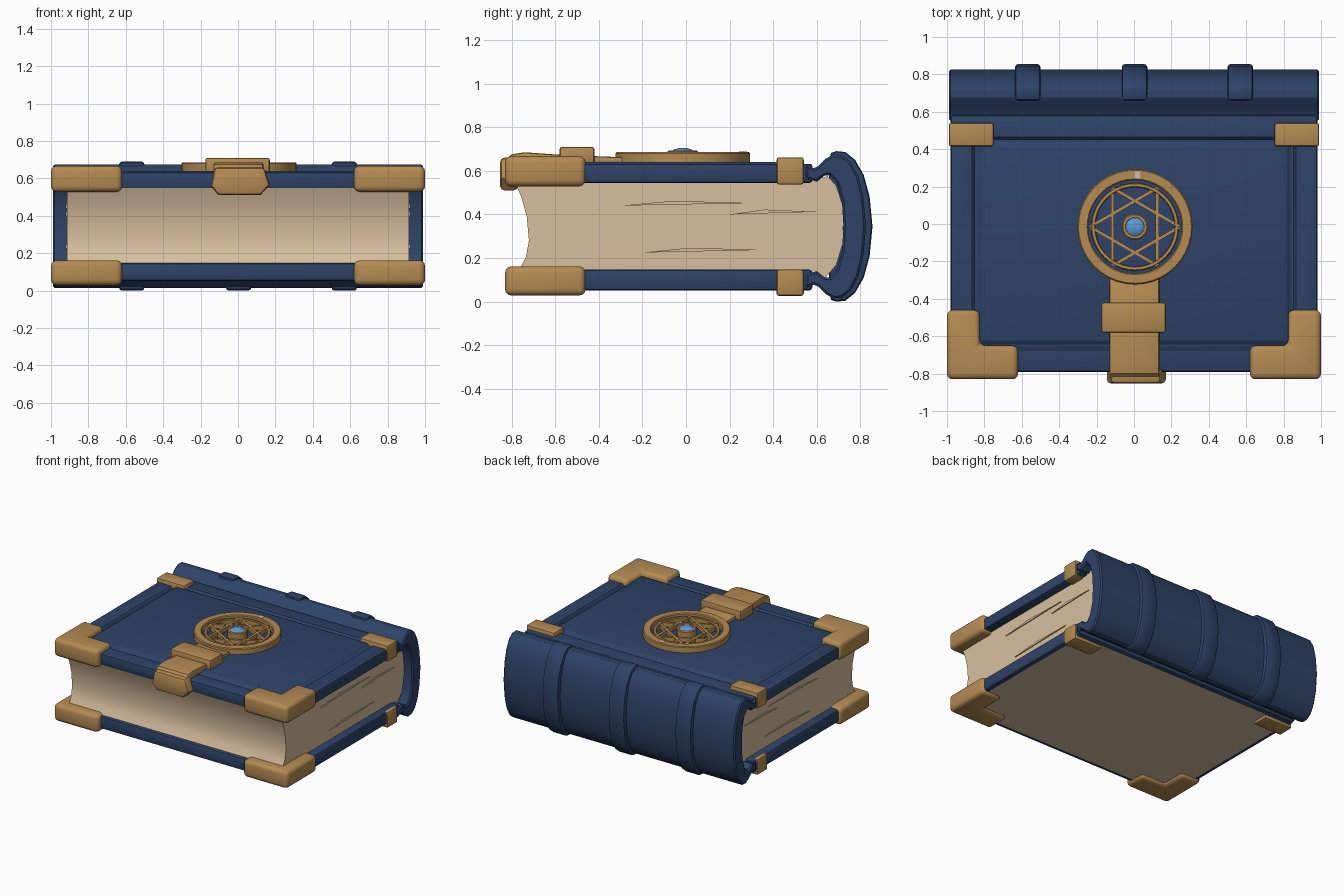
import bpy, bmesh, math
from mathutils import Vector

cube = bpy.data.objects.get("Cube")
if cube:
    bpy.data.objects.remove(cube, do_unlink=True)


def material(name, rgb):
    m = bpy.data.materials.new(name)
    m.use_nodes = True
    m.diffuse_color = (*rgb, 1)
    bsdf = m.node_tree.nodes["Principled BSDF"]
    bsdf.inputs["Base Color"].default_value = (*rgb, 1)
    bsdf.inputs["Roughness"].default_value = 0.7
    return m


BLUE = material("navy leather", (0.026, 0.056, 0.135))
GOLD = material("old gold", (0.46, 0.26, 0.085))
PAPER = material("parchment", (0.68, 0.52, 0.34))
GEM = material("sky blue gem", (0.11, 0.32, 0.72))
MID = 0.345  # half height, the mirror level of boards and spine


def finish(name, bm, mats, bevel=0, segments=2):
    """Round the sharp edges, store the mesh and shade it."""
    bmesh.ops.recalc_face_normals(bm, faces=bm.faces)
    if bevel:
        sharp = [e for e in bm.edges if e.calc_face_angle(0) > math.radians(60)]
        bmesh.ops.bevel(bm, geom=sharp, offset=bevel, segments=segments,
                        profile=0.5, affect='EDGES', clamp_overlap=True)
    mesh = bpy.data.meshes.new(name)
    bm.to_mesh(mesh)
    bm.free()
    for m in mats:
        mesh.materials.append(m)
    ob = bpy.data.objects.new(name, mesh)
    bpy.context.collection.objects.link(ob)
    bpy.ops.object.select_all(action='DESELECT')
    ob.select_set(True)
    bpy.context.view_layer.objects.active = ob
    bpy.ops.object.shade_smooth_by_angle(angle=math.radians(32))
    return ob


def prism_mesh(points, axis, lo, hi):
    """Extrude a 2D outline along x, y or z."""
    place = {'x': lambda a, b, t: (t, a, b),
             'y': lambda a, b, t: (a, t, b),
             'z': lambda a, b, t: (a, b, t)}[axis]
    bm = bmesh.new()
    ends = [[bm.verts.new(place(a, b, t)) for a, b in points] for t in (lo, hi)]
    bm.faces.new(ends[0])
    bm.faces.new(ends[1])
    n = len(points)
    for i in range(n):
        j = (i + 1) % n
        bm.faces.new((ends[0][i], ends[0][j], ends[1][j], ends[1][i]))
    bmesh.ops.recalc_face_normals(bm, faces=bm.faces)
    return bm


def prism(name, points, axis, lo, hi, mat, bevel=0, segments=2):
    return finish(name, prism_mesh(points, axis, lo, hi), [mat], bevel, segments)


def rect(x0, x1, y0, y1):
    return [(x0, y0), (x1, y0), (x1, y1), (x0, y1)]


def mirrored(half):
    """Continue a (y, z) path below the middle level."""
    return half + [(y, 2 * MID - z) for y, z in reversed(half[:-1])]


def ring(name, centre, r0, r1, z0, z1, mat, n=40, chamfer=0.006):
    section = [(r0, z0), (r1, z0), (r1, z1 - chamfer), (r1 - chamfer, z1),
               (r0 + chamfer, z1), (r0, z1 - chamfer)]
    bm = bmesh.new()
    loops = []
    for i in range(n):
        a = math.tau * i / n
        loops.append([bm.verts.new((centre[0] + r * math.cos(a),
                                    centre[1] + r * math.sin(a), z)) for r, z in section])
    for i in range(n):
        p, q = loops[i], loops[(i + 1) % n]
        for k in range(len(section)):
            m = (k + 1) % len(section)
            bm.faces.new((p[k], p[m], q[m], q[k]))
    return finish(name, bm, [mat])


# Cover boards: the top one has a grooved panel, the bottom one a bare paper panel
def end_face(bm, direction):
    return max(bm.faces, key=lambda f: f.calc_center_median().z * direction)


bm = prism_mesh(rect(-0.98, 0.98, -0.79, 0.58), 'z', 0.545, 0.632)
for width, depth in ((0.115, 0), (0.012, -0.014), (0.02, 0), (0.012, 0.022)):
    bmesh.ops.inset_region(bm, faces=[end_face(bm, 1) if depth >= 0 and width > 0.1 else panel]
                           if width > 0.1 else [panel], thickness=width, depth=depth,
                           use_even_offset=True) if width < 0.1 else None
    if width > 0.1:
        panel = end_face(bm, 1)
        bmesh.ops.inset_region(bm, faces=[panel], thickness=width, use_even_offset=True)
finish("top_cover", bm, [BLUE], 0.02)

bm = prism_mesh(rect(-0.98, 0.98, -0.79, 0.58), 'z', 0.05, 0.148)
panel = end_face(bm, -1)
bmesh.ops.inset_region(bm, faces=[panel], thickness=0.035, use_even_offset=True)
panel.material_index = 1
finish("bottom_cover", bm, [BLUE, PAPER], 0.018)

# Page block with a hollow fore edge and a rounded back
prism("pages", [(-0.79, 0.56), (-0.755, 0.48), (-0.73, 0.39), (-0.72, 0.28), (-0.735, 0.2),
                (-0.775, 0.13), (0.59, 0.13), (0.64, 0.11), (0.69, 0.17), (0.72, 0.27),
                (0.722, 0.43), (0.69, 0.53), (0.65, 0.575), (0.59, 0.56)],
      'x', -0.915, 0.915, PAPER)

# Loose page ridges on both sides
for side in (-1, 1):
    for i, (y, z, length) in enumerate(((-0.2, 0.225, 0.55), (-0.3, 0.44, 0.6), (0.2, 0.4, 0.4))):
        prism(f"page_ridge_{i}_{'left' if side > 0 else 'right'}",
              [(y, z), (y + length, z + 0.012), (y + length * 0.4, z + 0.022)],
              'x', side * 0.9, side * 0.922, PAPER)

# Spine shell and its raised bands
outer = [(0.55, 0.628), (0.585, 0.612), (0.605, 0.62), (0.64, 0.655), (0.675, 0.675),
         (0.715, 0.672), (0.755, 0.64), (0.79, 0.575), (0.813, 0.48), (0.825, MID)]
inner = [(0.55, 0.565), (0.6, 0.55), (0.635, 0.578), (0.66, 0.58), (0.69, 0.545),
         (0.715, 0.46), (0.722, MID)]
prism("spine", mirrored(outer) + mirrored(inner)[::-1], 'x', -0.99, 0.99, BLUE, 0.01, 1)

band = [(0.655, 0.64), (0.665, 0.682), (0.69, 0.69), (0.73, 0.686), (0.775, 0.65),
        (0.815, 0.58), (0.842, 0.48), (0.855, MID)]
for name, x in (("right", -0.568), ("middle", 0.003), ("left", 0.568)):
    prism(f"spine_band_{name}", mirrored(band), 'x', x - 0.068, x + 0.068, BLUE, 0.016)

# Gold corner caps and hinge clips on both boards
corner = [(1, -0.83), (1, -0.46), (0.825, -0.46), (0.825, -0.65), (0.62, -0.65), (0.62, -0.83)]
clip = rect(0.75, 0.99, 0.415, 0.54)
for side, s in (("left", 1), ("right", -1)):
    for level, (c0, c1), (h0, h1) in (("top", (0.528, 0.667), (0.537, 0.662)),
                                      ("bottom", (0.028, 0.162), (0.026, 0.148))):
        prism(f"{level}_{side}_corner", [(s * x, y) for x, y in corner], 'z', c0, c1, GOLD, 0.03, 3)
        prism(f"{level}_{side}_clip", [(s * x, y) for x, y in clip], 'z', h0, h1, GOLD, 0.012)

# Clasp: strap, buckle and the hooked tab over the fore edge
prism("clasp_strap", [(-0.28, 0.63), (-0.28, 0.662), (-0.56, 0.672), (-0.74, 0.685),
                      (-0.8, 0.675), (-0.835, 0.64), (-0.835, 0.58), (-0.78, 0.58), (-0.78, 0.63)],
      'x', -0.13, 0.135, GOLD, 0.01)
prism("clasp_buckle", rect(-0.175, 0.17, -0.58, -0.42), 'z', 0.63, 0.71, GOLD, 0.012)
prism("clasp_tab", [(-0.125, 0.66), (-0.145, 0.56), (-0.105, 0.51), (0.12, 0.51),
                    (0.17, 0.565), (0.14, 0.66)], 'y', -0.852, -0.77, GOLD, 0.02)

# Medallion: rings, six-pointed star and gem
hub = Vector((0.005, -0.015))
ring("medallion_rim", hub, 0.25, 0.308, 0.635, 0.686, GOLD)
ring("medallion_inner_ring", hub, 0.212, 0.234, 0.635, 0.674, GOLD, chamfer=0.004)
ring("gem_setting", hub, 0.045, 0.07, 0.635, 0.694, GOLD, n=20)
for i in range(6):
    a = math.tau * i / 6
    p, q = (hub + 0.24 * Vector((math.cos(t), math.sin(t))) for t in (a, a + math.tau / 3))
    side = (q - p).orthogonal().normalized() * 0.009
    prism(f"star_bar_{i}", [p + side, p - side, q - side, q + side], 'z', 0.635, 0.672, GOLD)

bm = bmesh.new()
bmesh.ops.create_uvsphere(bm, u_segments=14, v_segments=8, radius=0.056)
bmesh.ops.scale(bm, vec=(1, 1, 0.45), verts=bm.verts)
bmesh.ops.translate(bm, vec=(hub.x, hub.y, 0.68), verts=bm.verts)
finish("gem", bm, [GEM])

# Small pale inlay on the rim
prism("rim_inlay", rect(0.002, 0.032, 0.243, 0.28), 'z', 0.682, 0.688, PAPER)
